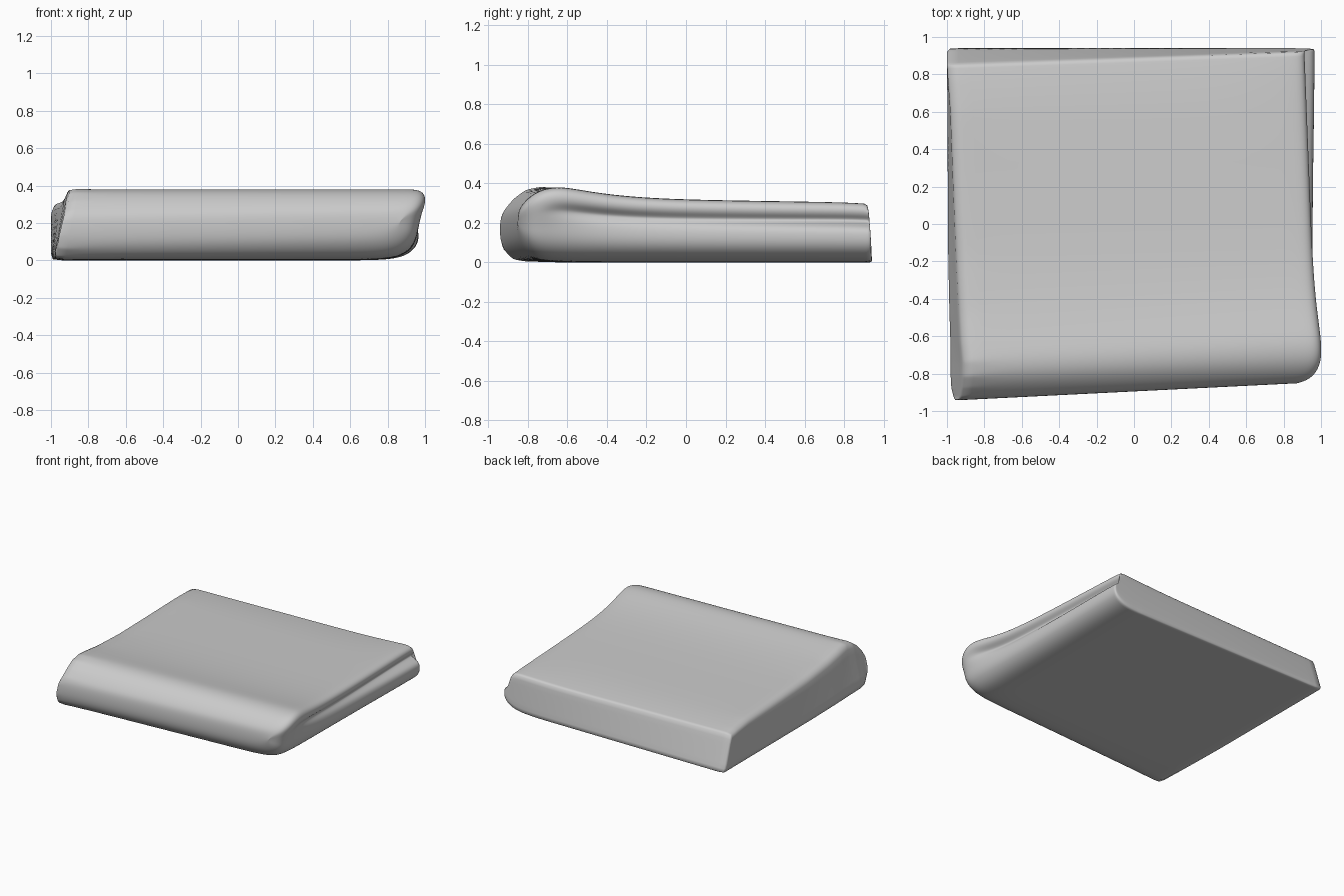
import bpy, bmesh

if "Cube" in bpy.data.objects:
    bpy.data.objects.remove(bpy.data.objects["Cube"])

# Stations from front to back:
# y, bottom z, top z, left-bottom x, left-top x, lower lip x, upper lip x, groove depth
stations = [
    (-0.846, 0.150, 0.250, -0.96, -0.935, 0.85, 0.88, 0.0),
    (-0.825, 0.090, 0.295, -0.97, -0.925, 0.91, 0.945, 0.0),
    (-0.780, 0.035, 0.340, -0.985, -0.915, 0.945, 0.985, 0.0),
    (-0.720, 0.010, 0.372, -0.99, -0.91, 0.955, 1.005, 0.0),
    (-0.640, 0.003, 0.384, -0.99, -0.91, 0.96, 1.005, 0.01),
    (-0.550, 0.000, 0.371, -0.99, -0.92, 0.96, 0.995, 0.02),
    (-0.400, 0.000, 0.345, -0.995, -0.93, 0.958, 0.975, 0.03),
    (-0.150, 0.000, 0.322, -1.0, -0.945, 0.957, 0.957, 0.035),
    (0.250, 0.000, 0.313, -1.0, -0.965, 0.960, 0.942, 0.035),
    (0.600, 0.000, 0.308, -1.0, -0.98, 0.966, 0.928, 0.035),
    (0.820, 0.000, 0.306, -1.0, -0.995, 0.968, 0.92, 0.035),
    (0.926, 0.000, 0.300, -1.0, -1.0, 0.968, 0.915, 0.035),
]


def section(y, zb, zt, xlb, xlt, xw, xu, g):
    """Closed x-z loop: flat bottom, two lips with a groove at the right, slanted left."""
    k = min(1, g / 0.035)  # 0 = plain rounded front, 1 = full groove

    def lip(t, grooved):
        return (xw + (xu - xw) * t) * (1 - k) + grooved * k

    gx = min(xw, xu) - 0.045
    pts = [(xlb, 0), (-0.5, 0), (0.0, 0), (0.5, 0), (xw - 0.2, 0), (xw - 0.075, 0.06),
           (xw - 0.008, 0.25), (lip(0.2, xw), 0.46), (lip(0.5, xw - 0.012), 0.60),
           (lip(0.7, gx), 0.69), (lip(0.9, xu - 0.008), 0.78),
           (xu, 0.9), (xu - 0.03, 1), (xu - 0.12, 1), (0.5, 1), (0.0, 1), (-0.5, 1),
           (xlt, 1)]
    # the front edge runs further forward towards the left
    w = min(1, max(0, -y / 0.6))
    back = min(1, max(0, (y - 0.6) / 0.32))
    out = []
    for x, f in pts:
        s = (1 - x) / 2
        z = zb + f * (zt - zb)
        lean = -0.03 * s * min(1, max(0, (-0.7 - y) / 0.12))
        # the back face tilts in at the top, more so towards the left
        drop = 0.018 * f * back * min(1, max(0, (0.9 - x) / 0.4))
        tilt = back * (0.018 * (1 - f) - 0.075 * s * f)
        out.append((x, y - 0.1 * s * w + tilt, max(0, z + lean - drop)))
    return out


bm = bmesh.new()
loops = [[bm.verts.new(p) for p in section(*s)] for s in stations]
n = len(loops[0])
for a, b in zip(loops, loops[1:]):
    for i in range(n):
        j = (i + 1) % n
        bm.faces.new((a[i], a[j], b[j], b[i]))


# Ends: strips joining the bottom row to the top row
def cap(l):
    for i in range(n // 2 - 1):
        bm.faces.new((l[i], l[i + 1], l[n - 2 - i], l[n - 1 - i]))


cap(loops[0])
cap(loops[-1])
bmesh.ops.recalc_face_normals(bm, faces=bm.faces)

# Firm edges around the back and the left side
crease = bm.edges.layers.float.new("crease_edge")


def firm(a, b, value):
    e = bm.edges.get((a, b))
    if e:
        e[crease] = value


for i in range(n):
    firm(loops[-1][i], loops[-1][(i + 1) % n], max(0.5, 0.9 - 0.1 * i))
for a, b in zip(loops, loops[1:]):
    firm(a[0], b[0], 0.9)
    firm(a[-1], b[-1], 0.75)
for l in loops:
    firm(l[0], l[-1], 0.6)

mesh = bpy.data.meshes.new("folded_cushion")
bm.to_mesh(mesh)
bm.free()
cushion = bpy.data.objects.new("folded_cushion", mesh)
bpy.context.collection.objects.link(cushion)
mod = cushion.modifiers.new("smooth", "SUBSURF")
mod.levels = mod.render_levels = 3
for p in mesh.polygons:
    p.use_smooth = True
